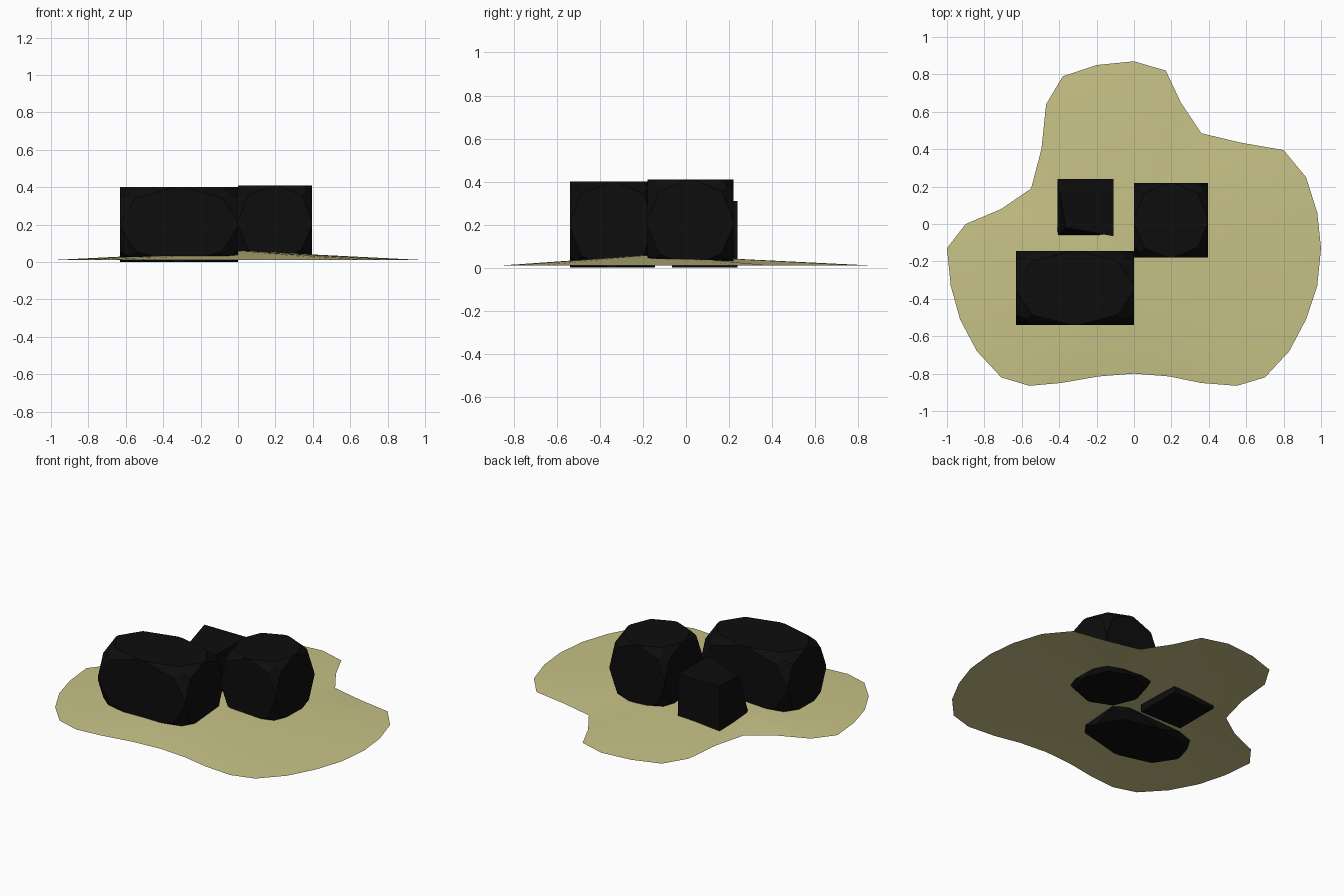
import bpy, bmesh
from mathutils import Vector

if "Cube" in bpy.data.objects:
    bpy.data.objects.remove(bpy.data.objects["Cube"])


def material(name, color):
    m = bpy.data.materials.new(name)
    m.diffuse_color = color
    m.use_nodes = True
    m.node_tree.nodes["Principled BSDF"].inputs["Base Color"].default_value = m.diffuse_color
    return m


def add_object(name, bm, mat):
    bmesh.ops.recalc_face_normals(bm, faces=bm.faces)
    me = bpy.data.meshes.new(name)
    bm.to_mesh(me)
    bm.free()
    me.materials.append(mat)
    ob = bpy.data.objects.new(name, me)
    bpy.context.collection.objects.link(ob)
    return ob


def rock(name, lo, hi, round_corners=True):
    """Boulder filling the box lo..hi, with its corners knocked off."""
    lo, hi = Vector(lo), Vector(hi)
    bm = bmesh.new()
    bmesh.ops.create_cube(bm, size=1)
    if round_corners:
        bmesh.ops.bevel(bm, geom=bm.verts[:], offset=0.47, offset_type='OFFSET',
                        segments=2, profile=0.5, affect='VERTICES')
    else:
        # one chipped upper corner
        for v in bm.verts:
            if v.co.x < 0 and v.co.y < 0 and v.co.z > 0:
                v.co += Vector((0.15, 0.15, -0.12))
    size, mid = hi - lo, (lo + hi) / 2
    for v in bm.verts:
        v.co = Vector(c * s + m for c, s, m in zip(v.co, size, mid))
    return add_object(name, bm, stone)


stone = material("black_stone", (0.004, 0.004, 0.004, 1))
sand = material("sand", (0.58, 0.54, 0.24, 1))

# Sand patch: shallow open mound rising from an irregular rim
rim = [(0, .87), (.17, .82), (.25, .65), (.36, .485), (.57, .435), (.8, .395),
       (.92, .25), (.98, .06), (1, -.13), (.98, -.33), (.92, -.51), (.83, -.68),
       (.7, -.82), (.55, -.865), (.36, -.85), (.19, -.815), (0, -.8),
       (-.19, -.815), (-.39, -.85), (-.56, -.865), (-.71, -.82), (-.84, -.68),
       (-.93, -.51), (-.98, -.33), (-1, -.13), (-.9, 0), (-.71, .08),
       (-.55, .19), (-.495, .4), (-.47, .64), (-.38, .79), (-.2, .85)]
bm = bmesh.new()
peak = bm.verts.new((0, -0.15, 0.06))
ring = [bm.verts.new((x, y, 0.01)) for x, y in rim]
for a, b in zip(ring, ring[1:] + ring[:1]):
    bm.faces.new((peak, b, a))
patch = add_object("sand_patch", bm, sand)
for p in patch.data.polygons:
    p.use_smooth = True

# Three rocks
rock("large_rock", (-0.63, -0.54, 0), (0, -0.145, 0.40))
rock("medium_rock", (0, -0.18, 0.01), (0.395, 0.22, 0.41))
rock("small_rock", (-0.41, -0.065, 0), (-0.11, 0.24, 0.31), round_corners=False)
